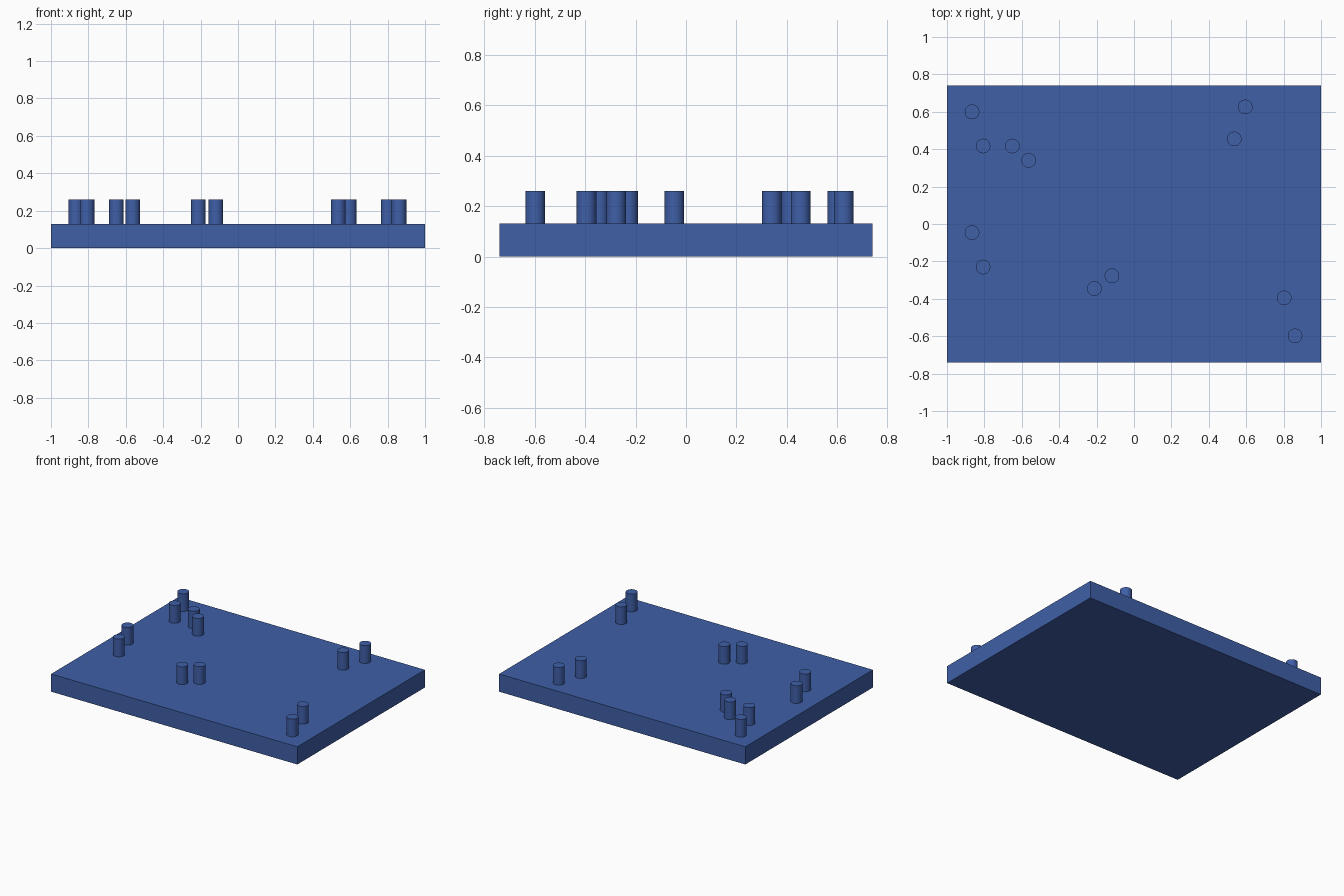
import bpy

if "Cube" in bpy.data.objects:
    bpy.data.objects.remove(bpy.data.objects["Cube"])

BASE_TOP = 0.13
PEG_TOP = 0.26
PEG_RADIUS = 0.039

blue = bpy.data.materials.new("blue")
blue.diffuse_color = (0.05, 0.115, 0.39, 1)
blue.use_nodes = True
blue.node_tree.nodes["Principled BSDF"].inputs["Base Color"].default_value = blue.diffuse_color

# Base plate
bpy.ops.mesh.primitive_cube_add(size=1, location=(0, 0, BASE_TOP / 2))
base = bpy.context.object
base.name = "base_plate"
base.scale = (2, 1.48, BASE_TOP)
bpy.ops.object.transform_apply(location=False, rotation=False, scale=True)
base.data.materials.append(blue)

# Locating pegs, in pairs
PEGS = [
    (-0.866, 0.60), (-0.807, 0.417),
    (-0.65, 0.417), (-0.563, 0.34),
    (-0.866, -0.046), (-0.807, -0.23),
    (-0.212, -0.345), (-0.118, -0.277),
    (0.595, 0.626), (0.536, 0.455),
    (0.803, -0.395), (0.861, -0.598),
]
for i, (x, y) in enumerate(PEGS, 1):
    bpy.ops.mesh.primitive_cylinder_add(
        vertices=48, radius=PEG_RADIUS, depth=PEG_TOP - BASE_TOP,
        location=(x, y, (PEG_TOP + BASE_TOP) / 2))
    peg = bpy.context.object
    peg.name = f"peg_{i}"
    peg.data.materials.append(blue)
    bpy.ops.object.shade_smooth_by_angle()
